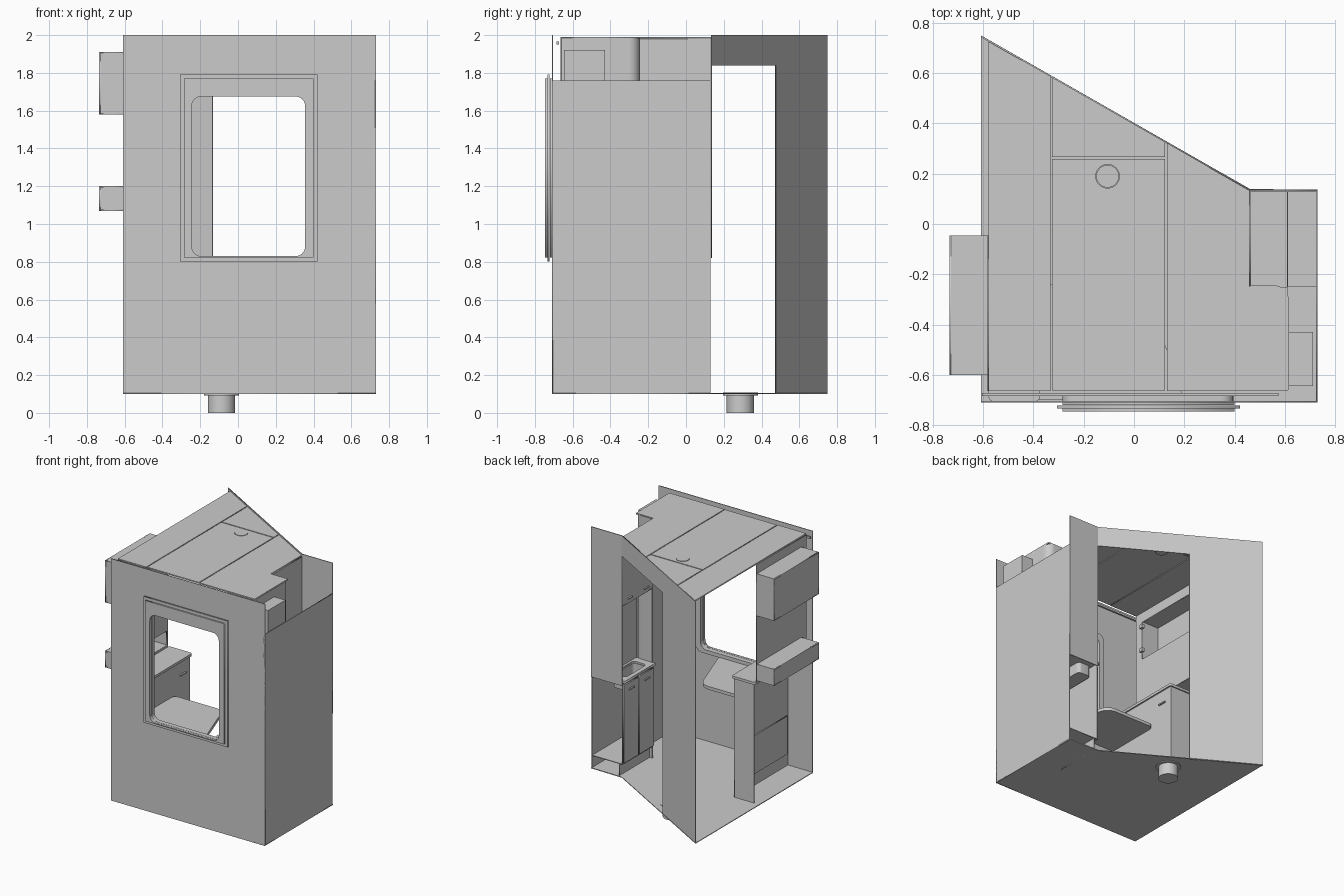
import bpy
from math import pi, cos, sin, hypot
from mathutils import Matrix, Vector

if "Cube" in bpy.data.objects:
    bpy.data.objects.remove(bpy.data.objects["Cube"])

X, Y, Z = Vector((1, 0, 0)), Vector((0, 1, 0)), Vector((0, 0, 1))
T = 0.006


def sheet(name, loops, at, u, v, t=T):
    """Flat plate in plane (u, v) through 'at'; later loops are holes."""
    c = bpy.data.curves.new(name, 'CURVE')
    c.dimensions, c.fill_mode, c.extrude = '2D', 'BOTH', t / 2
    for pts in loops:
        s = c.splines.new('POLY')
        s.points.add(len(pts) - 1)
        for p, q in zip(s.points, pts):
            p.co = (q[0], q[1], 0, 1)
        s.use_cyclic_u = True
    o = bpy.data.objects.new(name, c)
    bpy.context.collection.objects.link(o)
    m = Matrix((u, v, u.cross(v))).transposed().to_4x4()
    m.translation = Vector(at)
    o.matrix_world = m
    bpy.ops.object.select_all(action='DESELECT')
    o.select_set(True)
    bpy.context.view_layer.objects.active = o
    bpy.ops.object.convert(target='MESH')
    return bpy.context.object


def flat(name, loops, z, t=T):
    return sheet(name, loops, (0, 0, z), X, Y, t)


def facing_y(name, loops, y, t=T):
    return sheet(name, loops, (0, y, 0), X, Z, t)


def facing_x(name, loops, x, t=T):
    return sheet(name, loops, (x, 0, 0), Y, Z, t)


def rect(a0, b0, a1, b1, r=0.0, n=6):
    if not r:
        return [(a0, b0), (a1, b0), (a1, b1), (a0, b1)]
    pts = []
    for k, (cx, cy) in enumerate([(a1 - r, b1 - r), (a0 + r, b1 - r), (a0 + r, b0 + r), (a1 - r, b0 + r)]):
        pts += [(cx + r * cos(pi / 2 * (k + i / n)), cy + r * sin(pi / 2 * (k + i / n))) for i in range(n + 1)]
    return pts


def box(name, lo, hi):
    bpy.ops.mesh.primitive_cube_add(size=1, location=[(a + b) / 2 for a, b in zip(lo, hi)])
    o = bpy.context.object
    o.name = name
    o.scale = [b - a for a, b in zip(lo, hi)]
    return o


def cyl(name, r, x, y, z0, z1):
    bpy.ops.mesh.primitive_cylinder_add(vertices=40, radius=r, depth=z1 - z0, location=(x, y, (z0 + z1) / 2))
    bpy.context.object.name = name
    bpy.ops.object.shade_smooth_by_angle()


def niche(name, y0, y1, z0, z1, xo, xi):
    """Open tray recessed from xi out to xo."""
    facing_x(name + "_back", [rect(y0, z0, y1, z1)], xo + T / 2)
    for i, z in enumerate((z0 + T / 2, z1 - T / 2)):
        flat(f"{name}_shelf_{i}", [rect(xo, y0, xi, y1)], z)
    for i, y in enumerate((y0 + T / 2, y1 - T / 2)):
        facing_y(f"{name}_side_{i}", [rect(xo, z0, xi, z1)], y)


# Outer shell: floor, front wall, right wall, back panel
P0, P1 = Vector((-0.608, 0.75, 0)), Vector((0.46, 0.14, 0))
flat("floor", [[(-0.608, -0.71), (0.73, -0.71), (0.73, 0.135), (0.46, 0.14), (-0.608, 0.75)]], 0.103)
opening = rect(-0.245, 0.83, 0.355, 1.675, 0.05)
facing_y("front_wall", [rect(-0.608, 0.1, 0.73, 2), opening], -0.707)
facing_x("right_wall", [rect(-0.71, 0.1, 0.13, 1.76)], 0.727)
facing_y("back_panel", [rect(0.46, 0.82, 0.73, 2)], 0.135)

# Diagonal wall with doorway
L = hypot(P1.x - P0.x, P1.y - P0.y)
d = 0.445 * L
sheet("diagonal_wall", [[(0, 0.1), (d, 0.1), (d, 1.84), (L, 1.84), (L, 2), (0, 2)]],
      P0 + Vector((0, -0.004, 0)), (P1 - P0).normalized(), Z)

# Window frame, outside layers and inner trim
for nm, e, y in (("back", 0.0, -0.715), ("flange", 0.022, -0.728), ("face", 0.0, -0.740)):
    facing_y("window_frame_" + nm, [rect(-0.285 - e, 0.823 - e, 0.4 + e, 1.77 + e), opening], y, 0.011)
facing_y("window_inner_trim", [rect(-0.285, 0.80, 0.395, 1.72, 0.05), opening], -0.695, 0.02)
box("window_head_rail", (-0.605, -0.685, 1.95), (0.575, -0.672, 1.965))


# Roof panels with narrow seams
def dy(x):
    return P0.y + (x - P0.x) * (P1.y - P0.y) / (P1.x - P0.x) - 0.006


zr = 1.985
flat("roof_left", [[(-0.578, -0.665), (-0.333, -0.665), (-0.333, dy(-0.333)), (-0.578, dy(-0.578))]], zr, 0.01)
ring = [(-0.105 + 0.047 * cos(i * pi / 16), 0.19 + 0.047 * sin(i * pi / 16)) for i in range(32)]
flat("roof_middle", [rect(-0.326, -0.662, 0.124, 0.258), ring], zr, 0.01)
flat("roof_rear", [[(-0.326, 0.266), (0.124, 0.266), (0.124, dy(0.124)), (-0.326, dy(-0.326))]], zr, 0.01)
flat("roof_right", [[(0.131, -0.665), (0.61, -0.665), (0.61, -0.25), (0.46, -0.25),
                     (0.46, dy(0.46)), (0.131, dy(0.131))]], zr, 0.01)
cyl("roof_vent", 0.045, -0.105, 0.19, 1.972, 1.992)

# Inner right wall with rounded return
arc = [(0.55 + 0.06 * sin(a * pi / 16), -0.31 + 0.06 * cos(a * pi / 16)) for a in range(9)]
path = [(0.46, -0.25)] + arc + [(0.61, -0.665)]
inner = path + [(x + T, y + T) for x, y in reversed(path)]
flat("inner_side_wall", [inner], 1.045, 1.88)
bpy.ops.object.shade_smooth_by_angle()
box("service_box", (0.613, -0.645, 1.55), (0.713, -0.43, 1.92))

# Upper cupboard and recess above the basin
facing_x("upper_cupboard_front", [rect(-0.25, 1.44, 0.13, 1.98)], 0.463)
flat("upper_cupboard_bottom", [rect(0.46, -0.25, 0.61, 0.13)], 1.443)
facing_x("basin_splashback", [rect(-0.25, 0.84, 0.13, 1.44)], 0.61)
for y in (-0.16, 0.04):
    box("upper_cupboard_handle", (0.448, y - 0.025, 1.475), (0.46, y + 0.025, 1.483))

# Basin counter and bowl
bowl = rect(0.475, -0.19, 0.59, 0.07, 0.03)
flat("basin_counter", [rect(0.44, -0.25, 0.727, 0.13), bowl], 0.848, 0.02)
flat("basin_bowl_wall", [bowl, rect(0.48, -0.185, 0.585, 0.065, 0.025)], 0.80, 0.09)
flat("basin_bowl_bottom", [bowl], 0.755)

# Basin cabinet: front, doors, handles, plinth
facing_x("basin_cabinet_front", [rect(-0.25, 0.2, 0.13, 0.84)], 0.463)
facing_x("basin_cabinet_plinth", [rect(-0.25, 0.1, 0.13, 0.2)], 0.49)
flat("basin_cabinet_base", [rect(0.46, -0.25, 0.727, 0.13)], 0.2)
for y0 in (-0.245, -0.055):
    facing_x("basin_cabinet_door", [rect(y0, 0.21, y0 + 0.18, 0.82)], 0.455, 0.01)
    box("basin_cabinet_handle", (0.44, y0 + 0.06, 0.765), (0.45, y0 + 0.12, 0.775))

# Left cabinet: open shell with counter
facing_x("left_cabinet_front", [rect(-0.704, 0.1, -0.04, 1.04)], -0.39)
facing_y("left_cabinet_end", [rect(-0.565, 0.1, -0.39, 1.04)], -0.043)
flat("left_counter", [rect(-0.578, -0.704, -0.375, -0.03, 0.015)], 1.05, 0.02)
facing_x("left_cabinet_lower_panel", [rect(-0.69, 0.2, -0.05, 0.5)], -0.397, 0.008)
box("left_cabinet_handle", (-0.387, -0.17, 0.93), (-0.375, -0.10, 0.94))

# Left wall panel with two outward niches
facing_x("left_wall_panel", [rect(-0.665, 1.06, -0.045, 1.98), rect(-0.595, 1.585, -0.06, 1.9),
                             rect(-0.595, 1.075, -0.06, 1.19)], -0.58)
niche("upper_niche", -0.6, -0.045, 1.58, 1.91, -0.735, -0.58)
niche("lower_niche", -0.6, -0.045, 1.07, 1.20, -0.735, -0.58)
for z in (1.64, 1.84):
    box("niche_hinge", (-0.577, -0.6, z), (-0.555, -0.57, z + 0.03))

# Folding table under the window with rounded outer corners
def fillet(pts, rs):
    out = []
    for i, (p, r) in enumerate(zip(pts, rs)):
        p, a, b = Vector(p), Vector(pts[i - 1]), Vector(pts[(i + 1) % len(pts)])
        if not r:
            out.append(p)
            continue
        s, e = p + (a - p).normalized() * r, p + (b - p).normalized() * r
        out += [s.lerp(p, k / 6).lerp(p.lerp(e, k / 6), k / 6) for k in range(7)]
    return out


flat("window_table", [fillet([(-0.385, -0.70), (0.20, -0.70), (0.04, -0.24), (-0.385, -0.24)],
                             [0, 0.03, 0.07, 0.04])], 0.79, 0.025)

# Floor drain
cyl("drain_flange", 0.093, -0.0875, 0.288, 0.093, 0.109)
cyl("drain_pipe", 0.0725, -0.0875, 0.288, 0.0, 0.095)
